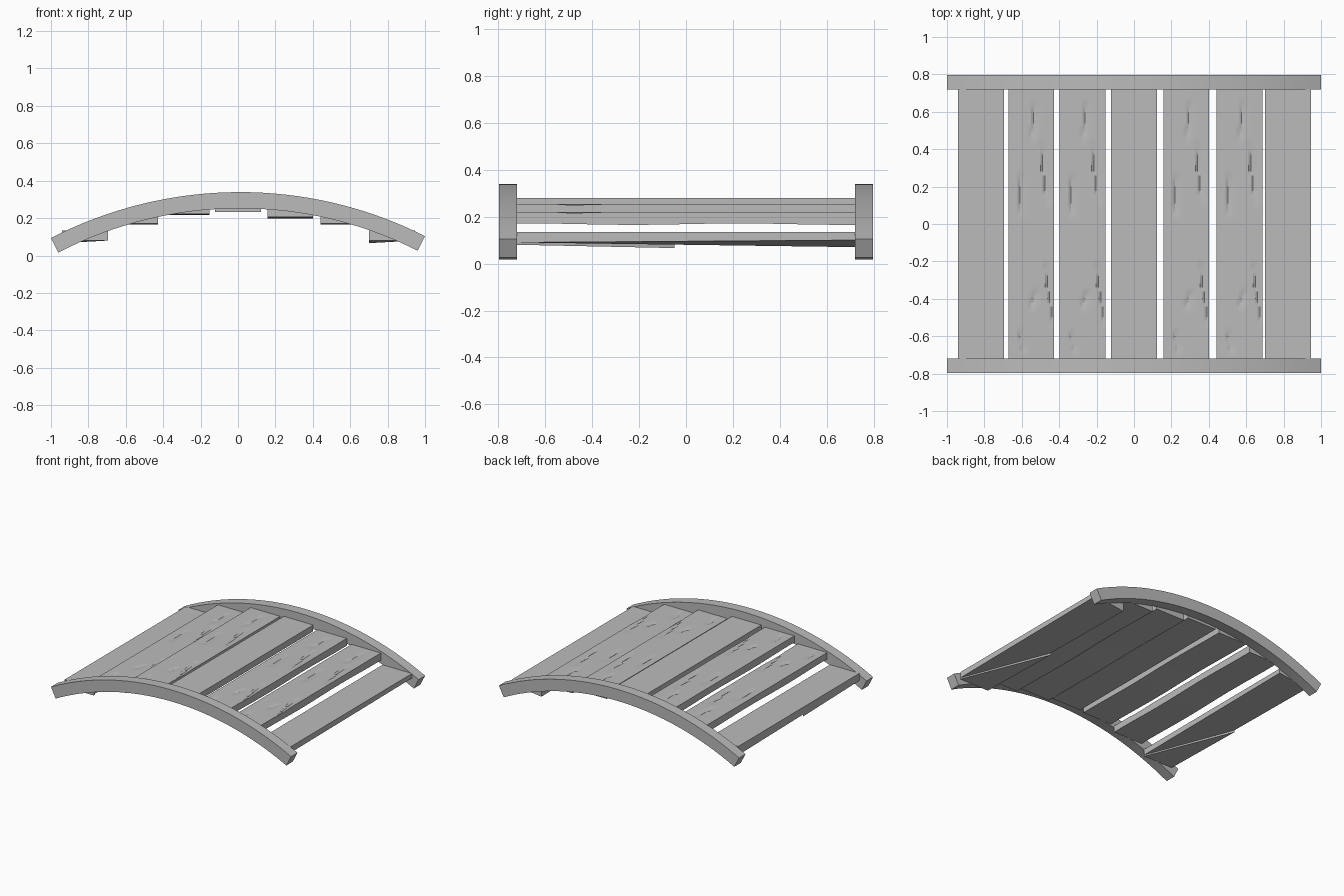
import bpy, bmesh, math

cube = bpy.data.objects.get("Cube")
if cube:
    bpy.data.objects.remove(cube)

wood = bpy.data.materials.new("grey_wood")
wood.use_nodes = True
GREY = (0.5, 0.5, 0.5, 1)
wood.diffuse_color = GREY
wood.node_tree.nodes["Principled BSDF"].inputs["Base Color"].default_value = GREY


def finish(bm, name, smooth=None):
    bmesh.ops.recalc_face_normals(bm, faces=bm.faces)
    mesh = bpy.data.meshes.new(name)
    bm.to_mesh(mesh)
    bm.free()
    mesh.materials.append(wood)
    obj = bpy.data.objects.new(name, mesh)
    bpy.context.collection.objects.link(obj)
    if smooth:
        bpy.ops.object.select_all(action='DESELECT')
        obj.select_set(True)
        bpy.context.view_layer.objects.active = obj
        bpy.ops.object.shade_smooth_by_angle(angle=math.radians(smooth))
    return obj


# Arched side rails: a rectangular section swept along an arc
R_OUT, R_IN, TOP, LEAN = 2.2, 2.113, 0.339, 0.005
Y_IN, Y_OUT = 0.72, 0.797


def rail(name, side):
    bm = bmesh.new()
    half, steps = math.asin(1 / R_OUT), 32
    rings = []
    for i in range(steps + 1):
        a = half * (2 * i / steps - 1)
        ring = []
        for r, y in ((R_OUT, Y_IN), (R_OUT, Y_OUT), (R_IN, Y_OUT), (R_IN, Y_IN)):
            x = r * math.sin(a)
            ring.append(bm.verts.new((x, side * y, TOP - R_OUT + r * math.cos(a) + LEAN * x)))
        rings.append(ring)
    for a, b in zip(rings, rings[1:]):
        for k in range(4):
            bm.faces.new((a[k], a[k - 1], b[k - 1], b[k]))
    bm.faces.new(rings[0])
    bm.faces.new(rings[-1])
    finish(bm, name, 30)


rail("front_rail", -1)
rail("back_rail", 1)

WIDTH, THICK = 0.245, 0.052


def block(bm, x0, bottom, top):
    """Box between the rails, from left edge x0."""
    made = bmesh.ops.create_cube(bm, size=1)["verts"]
    for v in made:
        v.co = (x0 + WIDTH * (v.co.x + 0.5), v.co.y * 2 * Y_IN,
                top if v.co.z > 0 else bottom)
    return made


# Plain centre plank
bm = bmesh.new()
block(bm, -0.123, 0.232, 0.28)
finish(bm, "centre_plank")


# End planks: hollowed underside with a split wedge at the front
def end_plank(name, x0):
    bm = bmesh.new()
    for v in block(bm, x0, 0.08, 0.135):
        if v.co.z < 0.1 and v.co.y > 0:
            v.co.z = 0.07 if v.co.x < x0 + 0.1 else 0.1
        elif v.co.z < 0.1:
            v.co.z = 0.09
    corners = ((x0, -Y_IN, 0.08), (x0 + WIDTH, -Y_IN, 0.08), (x0, -0.05, 0.066))
    low = [bm.verts.new(c) for c in corners]
    high = [bm.verts.new((x, y, 0.11)) for x, y, z in corners]
    bm.faces.new(low)
    bm.faces.new(high)
    for k in range(3):
        bm.faces.new((low[k], low[k - 1], high[k - 1], high[k]))
    finish(bm, name)


end_plank("right_end_plank", -0.94)
end_plank("left_end_plank", 0.7)

# Weathered planks: each crack is (u start, y start, u end, y end, depth)
CRACKS = ((0.13, 0.66, 0.12, 0.45, 0.008), (0.17, 0.43, 0.2, 0.1, 0.01),
          (0.06, 0.27, 0.06, 0.04, 0.007), (0.19, -0.2, 0.235, -0.55, 0.01),
          (0.14, -0.35, 0.11, -0.46, 0.008), (0.05, -0.56, 0.07, -0.69, 0.008))
COLS, ROWS = 20, 72


def wear(u, y):
    """Height lost beside each crack: a sharp step easing out to one side."""
    z = 0
    for u0, y0, u1, y1, depth in CRACKS:
        t = (y - y0) / (y1 - y0)
        if 0 < t < 1:
            d = u - (u0 + (u1 - u0) * t)
            if 0 <= d < 0.04:
                z -= depth * (1 - d / 0.04) * math.sin(math.pi * t) ** 0.5
    return z


def worn_plank(name, x0, bottom):
    bm = bmesh.new()
    grid = []
    for j in range(ROWS + 1):
        y = Y_IN * (2 * j / ROWS - 1)
        row = []
        for i in range(COLS + 1):
            u = WIDTH * i / COLS
            row.append(bm.verts.new((x0 + u, y, bottom + THICK + wear(u, y))))
        grid.append(row)
    for a, b in zip(grid, grid[1:]):
        for i in range(COLS):
            bm.faces.new((a[i], a[i + 1], b[i + 1], b[i]))
    # Skirt down to a gently uneven underside
    rim = ([(0, i) for i in range(COLS)] + [(j, COLS) for j in range(ROWS)]
           + [(ROWS, i) for i in range(COLS, 0, -1)] + [(j, 0) for j in range(ROWS, 0, -1)])
    upper = [grid[j][i] for j, i in rim]
    lower = [bm.verts.new((v.co.x, v.co.y, bottom + 0.003 * math.sin(7 * v.co.y)))
             for v in upper]
    for k in range(len(rim)):
        bm.faces.new((upper[k - 1], upper[k], lower[k], lower[k - 1]))
    # Underside strips between the two long edges
    left = [lower[0]] + lower[:COLS + ROWS + COLS - 1:-1]
    right = lower[COLS:COLS + ROWS + 1]
    bm.faces.new(lower[:COLS + 1] + [right[1], left[1]])
    for j in range(1, ROWS - 1):
        bm.faces.new((left[j], right[j], right[j + 1], left[j + 1]))
    bm.faces.new([left[ROWS - 1], right[ROWS - 1]] + lower[COLS + ROWS:2 * COLS + ROWS + 1])
    finish(bm, name, 20)


for name, x0, bottom in (("right_outer_plank", -0.672, 0.168), ("right_inner_plank", -0.398, 0.22),
                         ("left_inner_plank", 0.157, 0.202), ("left_outer_plank", 0.441, 0.168)):
    worn_plank(name, x0, bottom)
